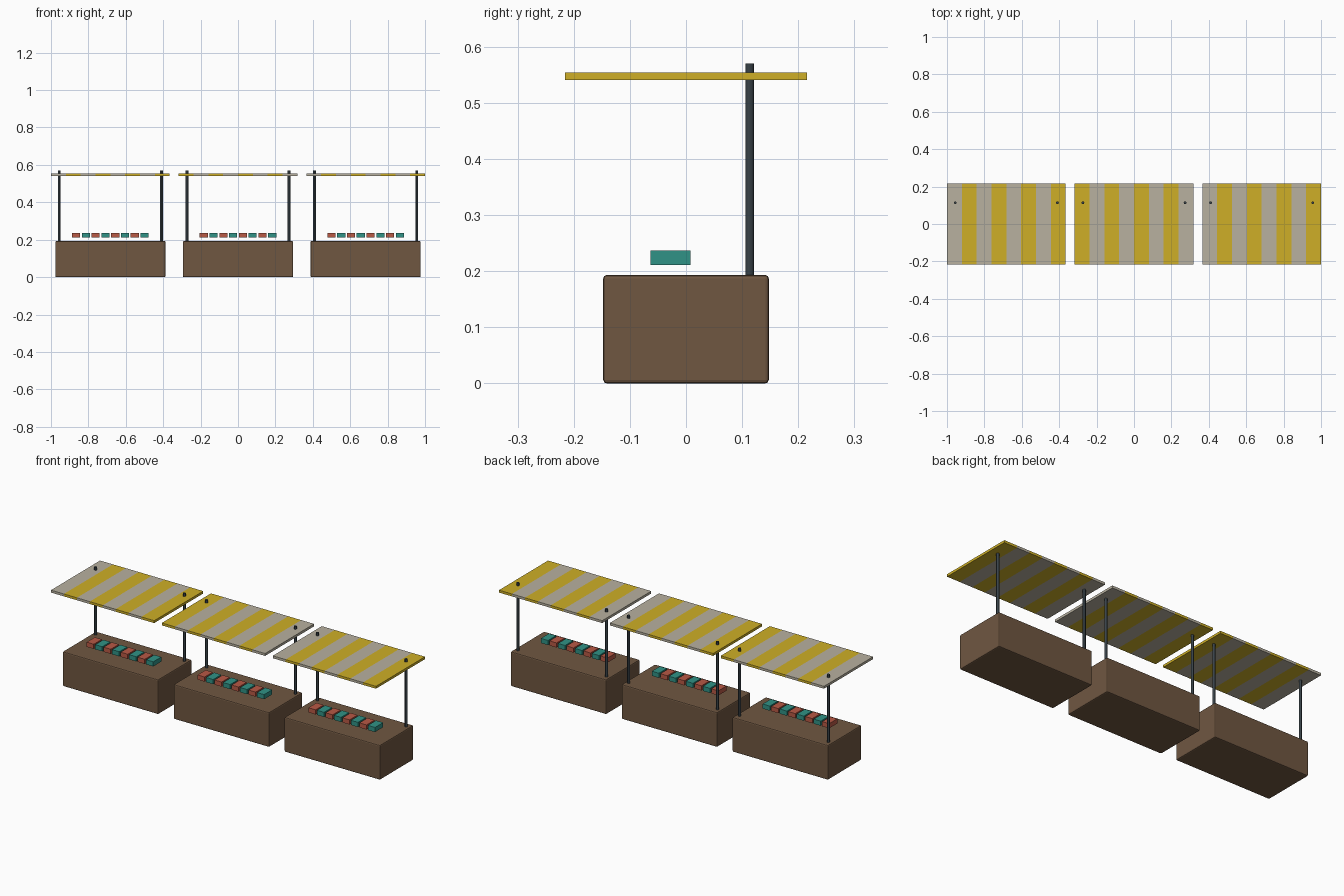
import bpy

if "Cube" in bpy.data.objects:
    bpy.data.objects.remove(bpy.data.objects["Cube"])


def material(name, rgb):
    m = bpy.data.materials.new(name)
    m.diffuse_color = (*rgb, 1)
    m.use_nodes = True
    m.node_tree.nodes["Principled BSDF"].inputs["Base Color"].default_value = m.diffuse_color
    return m


WOOD = material("wood", (0.16, 0.095, 0.053))
STEEL = material("steel", (0.04, 0.055, 0.065))
YELLOW = material("yellow_cloth", (0.62, 0.43, 0.02))
CREAM = material("cream_cloth", (0.48, 0.44, 0.35))
RED = material("red_goods", (0.48, 0.1, 0.06))
TEAL = material("teal_goods", (0.03, 0.29, 0.24))


def box(name, loc, size, mat, bevel=0):
    bpy.ops.mesh.primitive_cube_add(size=1, location=loc)
    ob = bpy.context.object
    ob.name = name
    ob.scale = size
    bpy.ops.object.transform_apply(location=False, rotation=False, scale=True)
    ob.data.materials.append(mat)
    if bevel:
        b = ob.modifiers.new("soft_edges", "BEVEL")
        b.width = bevel
        b.segments = 2
    return ob


def pole(name, x, y, z0, z1, r):
    bpy.ops.mesh.primitive_cylinder_add(vertices=12, radius=r, depth=z1 - z0,
                                        location=(x, y, (z0 + z1) / 2))
    ob = bpy.context.object
    ob.name = name
    ob.data.materials.append(STEEL)
    bpy.ops.object.shade_smooth_by_angle()


STRIPES, ITEMS = 8, 8
CANOPY_W, SPACING = 0.635, 0.6825
stripe_w = CANOPY_W / STRIPES

for s in range(3):
    cx = (s - 1) * SPACING
    # counter
    box(f"counter_{s}", (cx, 0, 0.0965), (0.589, 0.295, 0.193), WOOD, 0.006)
    # rear poles
    for side in (-1, 1):
        pole(f"pole_{s}_{side}", cx + side * 0.273, 0.1135, 0.185, 0.57, 0.0076)
    # striped canopy, colour order flips on each stall
    for i in range(STRIPES):
        x = cx + (i - (STRIPES - 1) / 2) * stripe_w
        box(f"canopy_stripe_{s}_{i}", (x, 0, 0.5475), (stripe_w, 0.431, 0.0135),
            YELLOW if (i + s) % 2 else CREAM)
    # row of goods
    for i in range(ITEMS):
        x = cx + (i - (ITEMS - 1) / 2) * 0.0523
        box(f"goods_{s}_{i}", (x, -0.0275, 0.224), (0.0435, 0.071, 0.026),
            TEAL if i % 2 else RED)
